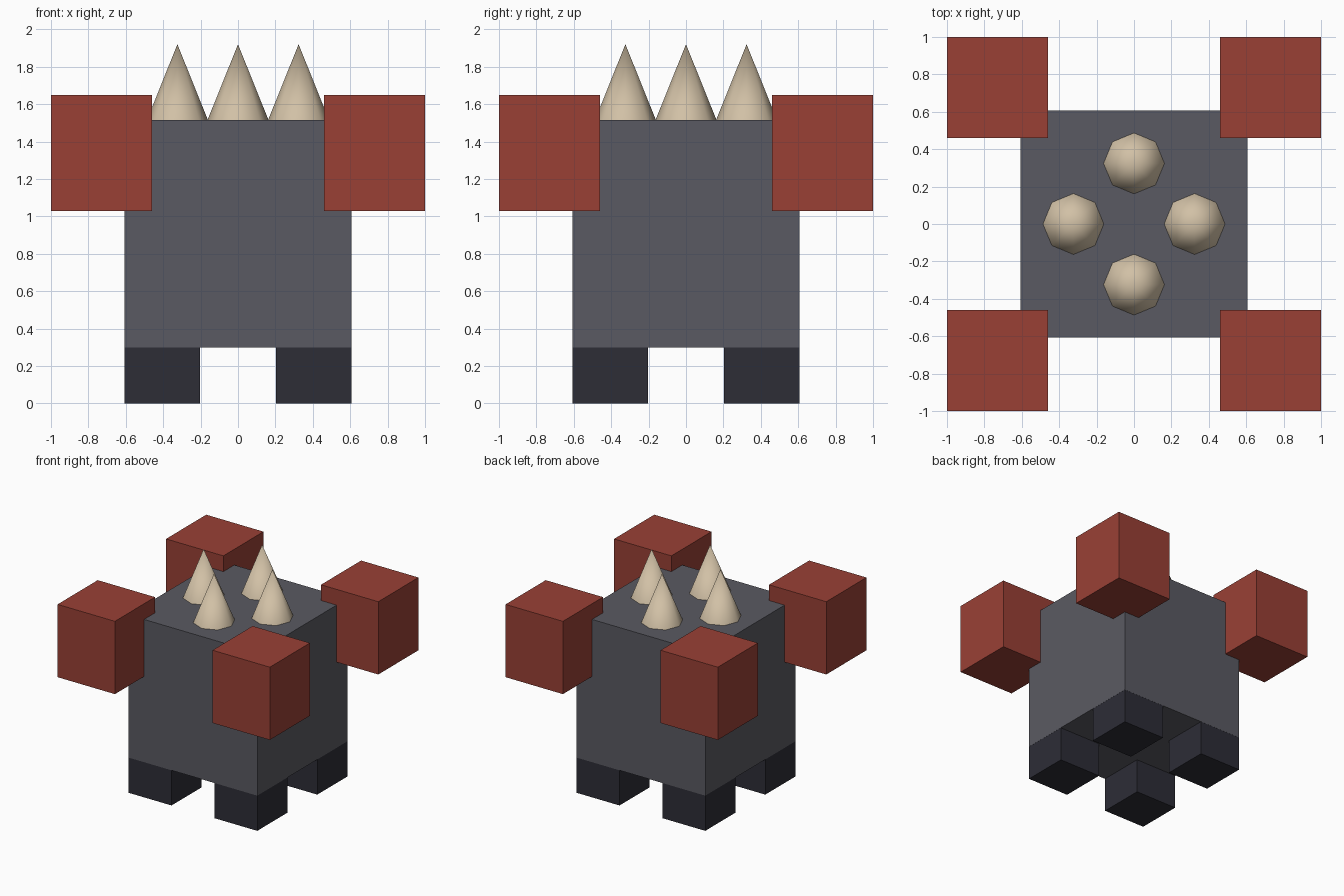
import bpy
import math

if "Cube" in bpy.data.objects:
    bpy.data.objects.remove(bpy.data.objects["Cube"], do_unlink=True)


def material(name, rgb):
    mat = bpy.data.materials.new(name)
    mat.use_nodes = True
    colour = (*rgb, 1)
    mat.diffuse_color = colour
    mat.node_tree.nodes["Principled BSDF"].inputs["Base Color"].default_value = colour
    return mat


def box(name, mat, centre, size):
    bpy.ops.mesh.primitive_cube_add(size=1, location=centre)
    obj = bpy.context.object
    obj.name = name
    obj.scale = size
    bpy.ops.object.transform_apply(location=False, rotation=False, scale=True)
    obj.data.materials.append(mat)
    return obj


def spike(name, mat, x, y):
    bpy.ops.mesh.primitive_cone_add(vertices=8, radius1=0.163, depth=0.405,
                                    location=(x, y, 1.718))
    obj = bpy.context.object
    obj.name = name
    obj.data.materials.append(mat)
    bpy.ops.object.shade_smooth_by_angle(angle=math.radians(60))


grey = material("stone grey", (0.102, 0.102, 0.122))
dark = material("dark slate", (0.026, 0.026, 0.037))
red = material("brick red", (0.32, 0.051, 0.036))
bone = material("bone", (0.64, 0.53, 0.38))

# Body block
box("body", grey, (0, 0, 0.908), (1.214, 1.214, 1.216))

# A leg and a fist at each corner
for y, end in ((-1, "front"), (1, "back")):
    for x, side in ((-1, "right"), (1, "left")):
        box(f"{end}_{side}_leg", dark, (x * 0.404, y * 0.404, 0.2), (0.404, 0.404, 0.4))
        box(f"{end}_{side}_fist", red, (x * 0.73, y * 0.73, 1.34), (0.54, 0.54, 0.62))

# Ring of spikes on top
for name, x, y in (("front", 0, -1), ("back", 0, 1), ("right", -1, 0), ("left", 1, 0)):
    spike(f"{name}_spike", bone, x * 0.324, y * 0.324)
